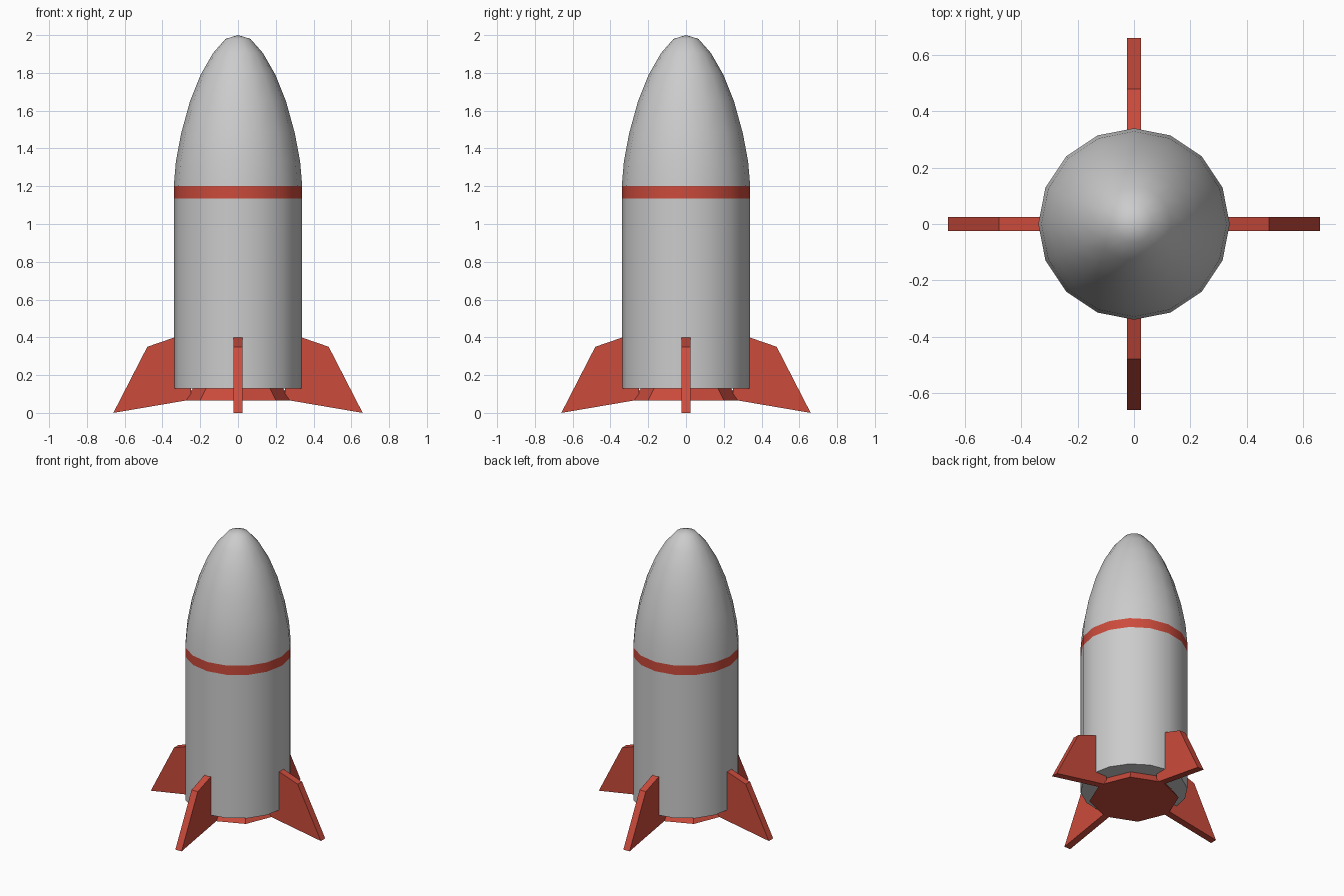
import bpy, bmesh
from math import cos, sin, pi, radians

if "Cube" in bpy.data.objects:
    bpy.data.objects.remove(bpy.data.objects["Cube"])

red = bpy.data.materials.new("red_paint")
red.diffuse_color = (0.60, 0.07, 0.045, 1)
red.use_nodes = True
red.node_tree.nodes["Principled BSDF"].inputs["Base Color"].default_value = red.diffuse_color


def finish(name, bm, mat=None, smooth=None):
    bmesh.ops.recalc_face_normals(bm, faces=bm.faces)
    mesh = bpy.data.meshes.new(name)
    bm.to_mesh(mesh)
    bm.free()
    obj = bpy.data.objects.new(name, mesh)
    bpy.context.collection.objects.link(obj)
    if mat:
        mesh.materials.append(mat)
    if smooth:
        bpy.ops.object.select_all(action='DESELECT')
        obj.select_set(True)
        bpy.context.view_layer.objects.active = obj
        bpy.ops.object.shade_smooth_by_angle(angle=radians(smooth))
    return obj


def lathe(name, profile, sides, mat=None, smooth=None):
    """Revolve (radius, z) points around z; radius 0 closes to a pole."""
    bm = bmesh.new()
    rings = []
    for r, z in profile:
        n = sides if r > 0 else 1
        rings.append([bm.verts.new((r * cos(2 * pi * i / sides),
                                    r * sin(2 * pi * i / sides), z)) for i in range(n)])
    for a, b in zip(rings, rings[1:]):
        for i in range(sides):
            j = (i + 1) % sides
            if len(a) == 1:
                bm.faces.new((a[0], b[j], b[i]))
            elif len(b) == 1:
                bm.faces.new((a[i], a[j], b[0]))
            else:
                bm.faces.new((a[i], a[j], b[j], b[i]))
    if len(rings[0]) > 1 and name in ("hull", "nozzle"):
        bm.faces.new(rings[0])
    return finish(name, bm, mat, smooth)


# Hull, painted band and pointed nose
R = 0.34
lathe("hull", [(R, 0.13), (R, 1.135)], 16, smooth=40)
lathe("band", [(R, 1.135), (R, 1.2)], 16, red, smooth=40)
lathe("nose", [(R, 1.2), (0.329, 1.33), (0.301, 1.48), (0.254, 1.65),
               (0.198, 1.79), (0.132, 1.905), (0.066, 1.98), (0, 2.0)], 16, smooth=60)

# Eight-sided engine nozzle under the hull
lathe("nozzle", [(0.285, 0.065), (0.235, 0.135)], 8, red)

# Four swept fins
FIN = [(0.25, 0.07), (0.66, 0.0), (0.48, 0.35), (0.335, 0.4), (0.25, 0.4)]
for k, side in enumerate(("right", "back", "left", "front")):
    bm = bmesh.new()
    face = bm.faces.new([bm.verts.new((x, -0.024, z)) for x, z in FIN])
    ext = bmesh.ops.extrude_face_region(bm, geom=[face])
    bmesh.ops.translate(bm, vec=(0, 0.048, 0),
                        verts=[g for g in ext["geom"] if isinstance(g, bmesh.types.BMVert)])
    fin = finish(side + "_fin", bm, red)
    fin.rotation_euler.z = k * pi / 2
